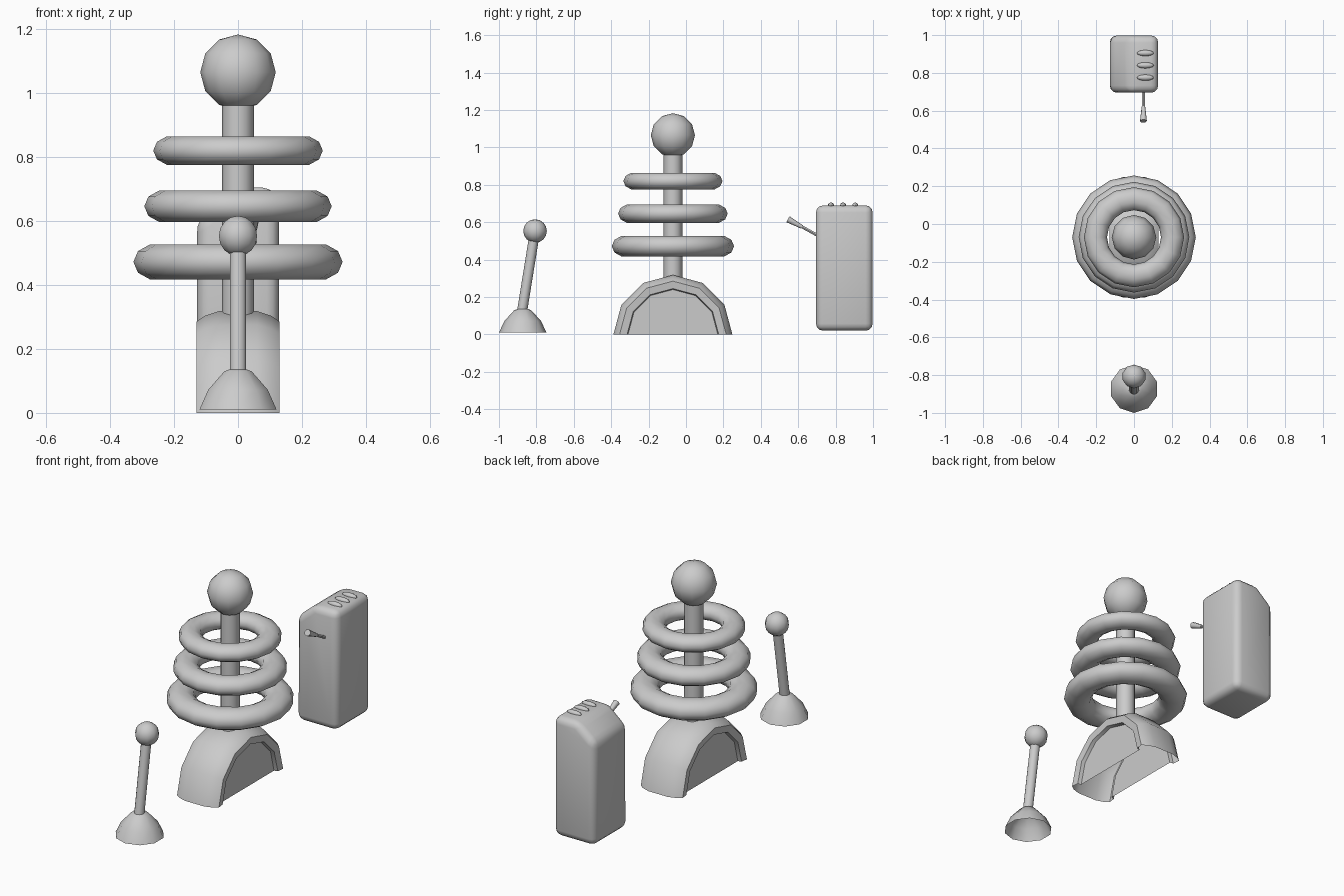
import bpy, bmesh
from math import pi, radians
from mathutils import Matrix, Vector

if "Cube" in bpy.data.objects:
    bpy.data.objects.remove(bpy.data.objects["Cube"])


def finish(name, bm, angle=45, loc=(0, 0, 0)):
    bmesh.ops.remove_doubles(bm, verts=bm.verts, dist=1e-5)
    bmesh.ops.recalc_face_normals(bm, faces=bm.faces)
    me = bpy.data.meshes.new(name)
    bm.to_mesh(me)
    bm.free()
    ob = bpy.data.objects.new(name, me)
    ob.location = loc
    bpy.context.collection.objects.link(ob)
    bpy.ops.object.select_all(action='DESELECT')
    ob.select_set(True)
    bpy.context.view_layer.objects.active = ob
    bpy.ops.object.shade_smooth_by_angle(angle=radians(angle))
    return ob


def spin(name, pts, axis, turn, steps, loc, closed=False, angle=45):
    bm = bmesh.new()
    vs = [bm.verts.new(p) for p in pts]
    es = [bm.edges.new(e) for e in zip(vs, vs[1:])]
    if closed:
        es.append(bm.edges.new((vs[-1], vs[0])))
    bmesh.ops.spin(bm, geom=vs + es, cent=(0, 0, 0), axis=axis,
                   angle=turn, steps=steps, use_duplicate=False)
    return finish(name, bm, angle, loc)


def rod(name, a, b, r1, r2, sides):
    a, b = Vector(a), Vector(b)
    d = b - a
    m = Matrix.Translation((a + b) / 2) @ d.to_track_quat('Z', 'Y').to_matrix().to_4x4()
    bm = bmesh.new()
    bmesh.ops.create_cone(bm, cap_ends=True, segments=sides, radius1=r1,
                          radius2=r2, depth=d.length, matrix=m)
    return finish(name, bm)


def ball(name, loc, size, seg, rings):
    bm = bmesh.new()
    bmesh.ops.create_uvsphere(bm, u_segments=seg, v_segments=rings, radius=1,
                              matrix=Matrix.Diagonal((*size, 1)))
    return finish(name, bm, 60, loc)


def torus(name, loc, outer):
    # ring with a flattened tube, all sizes proportional to the outer radius
    from math import cos, sin
    pts = [(outer * (0.77 + 0.23 * cos(2 * pi * i / 10)), 0,
            outer * 0.176 * sin(2 * pi * i / 10)) for i in range(10)]
    return spin(name, pts, (0, 0, 1), 2 * pi, 16, loc, True, 60)


# stacking toy: rocking base with recessed side panels
Y = -0.07
half = [(0.105, 0), (0.105, 0.24), (0.125, 0.245), (0.13, 0.285), (0.105, 0.303), (0.06, 0.318)]
section = half + [(-x, r) for x, r in reversed(half)]
spin("rocker_base", [(x, -r, 0) for x, r in section], (1, 0, 0), -pi, 6, (0, Y, 0), angle=32)

# stacking toy: pole, rings and top ball
rod("pole", (0, Y, 0.29), (0, Y, 1.0), 0.05, 0.05, 12)
for i, (z, r) in enumerate([(0.472, 0.327), (0.646, 0.293), (0.82, 0.265)]):
    torus(f"stacking_ring_{i + 1}", (0, Y, z), r)
ball("top_ball", (0, Y, 1.065), (0.118,) * 3, 12, 6)

# lever toy: hollow dome foot, tilted stick, knob
spin("dome_foot", [(0, 0.127, 0.01), (0, 0.098, 0.072), (0, 0.045, 0.13), (0, 0, 0.145)],
     (0, 0, 1), 2 * pi, 10, (0, -0.873, 0))
rod("stick", (0, -0.877, 0.12), (0, -0.814, 0.51), 0.027, 0.027, 10)
ball("knob", (0, -0.807, 0.553), (0.063,) * 3, 10, 8)

# rounded box with one sloped shoulder
bm = bmesh.new()
outline = [(-0.128, 0.02), (0.128, 0.02), (0.128, 0.69), (-0.02, 0.69), (-0.128, 0.60)]
face = bm.faces.new([bm.verts.new((x, 0.695, z)) for x, z in outline])
out = bmesh.ops.extrude_face_region(bm, geom=[face])
bmesh.ops.translate(bm, vec=(0, 0.303, 0),
                    verts=[v for v in out['geom'] if isinstance(v, bmesh.types.BMVert)])
bmesh.ops.recalc_face_normals(bm, faces=bm.faces)
bmesh.ops.bevel(bm, geom=list(bm.edges), offset=0.038, segments=3, profile=0.5, affect='EDGES')
finish("box_body", bm)

# buttons on the box
for i in range(3):
    ball(f"button_{i + 1}", (0.06, 0.775 + 0.065 * i, 0.69), (0.045, 0.016, 0.015), 12, 8)

# handle sticking out of the box front
rod("handle_rod", (0.05, 0.71, 0.526), (0.05, 0.61, 0.581), 0.008, 0.008, 8)
rod("handle_grip", (0.05, 0.62, 0.575), (0.05, 0.545, 0.616), 0.01, 0.018, 8)
